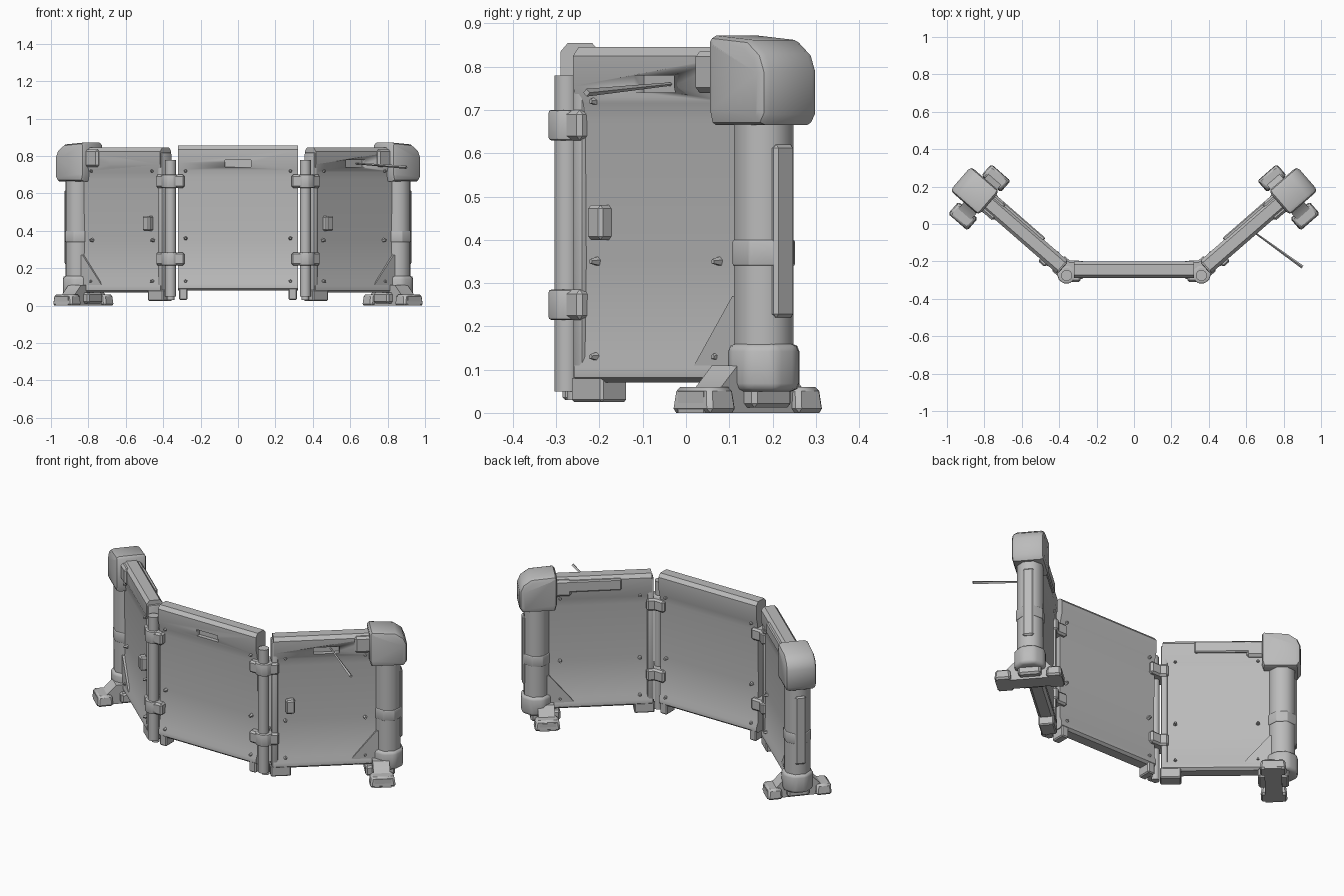
import bpy, bmesh, math
from mathutils import Matrix, Vector

cube = bpy.data.objects.get("Cube")
if cube:
    bpy.data.objects.remove(cube, do_unlink=True)

GREY = (0.5, 0.5, 0.5, 1)
mat = bpy.data.materials.new("plain_grey")
mat.use_nodes = True
mat.diffuse_color = GREY
mat.node_tree.nodes["Principled BSDF"].inputs["Base Color"].default_value = GREY

# Frames: the middle panel, and the two wings swung back from the hinges
MID = Matrix.Translation((0, -0.245, 0))
MIRROR = Matrix.Scale(-1, 4, (1, 0, 0))
LEFT = Matrix.Translation((0.36, -0.25, 0)) @ Matrix.Rotation(math.radians(41), 4, 'Z')
SIDES = {"left": (LEFT, Matrix.Identity(4)), "right": (MIRROR @ LEFT, MIRROR)}


def finish(name, bm, frame, angle=35):
    """Place the mesh in its frame, give it the colour and shade it."""
    bm.transform(frame)
    bmesh.ops.recalc_face_normals(bm, faces=bm.faces)
    mesh = bpy.data.meshes.new(name)
    bm.to_mesh(mesh)
    bm.free()
    mesh.materials.append(mat)
    ob = bpy.data.objects.new(name, mesh)
    bpy.context.collection.objects.link(ob)
    bpy.ops.object.select_all(action='DESELECT')
    ob.select_set(True)
    bpy.context.view_layer.objects.active = ob
    bpy.ops.object.shade_smooth_by_angle(angle=math.radians(angle))
    return ob


def bevel(bm, width, segments=1):
    if width:
        bmesh.ops.bevel(bm, geom=bm.edges[:], offset=width, segments=segments,
                        profile=0.5, affect='EDGES')


def box(name, frame, x, y, z, width=0.006, segments=1, top=1.0):
    """Box between bounds, with its top optionally tapered."""
    bm = bmesh.new()
    bmesh.ops.create_cube(bm, size=1)
    for v in bm.verts:
        k = top if v.co.z > 0 else 1
        v.co = Vector([(b[0] + b[1]) / 2 + c * (b[1] - b[0]) * s
                       for b, c, s in zip((x, y, z), v.co, (k, k, 1))])
    bevel(bm, width, segments)
    return finish(name, bm, frame)


def column(name, frame, x, y, z, radius, sides=12, width=0.0):
    bm = bmesh.new()
    bmesh.ops.create_cone(bm, cap_ends=True, segments=sides, radius1=radius, radius2=radius,
                          depth=z[1] - z[0],
                          matrix=Matrix.Translation((x, y, (z[0] + z[1]) / 2))
                          @ Matrix.Rotation(math.pi / sides, 4, 'Z'))
    bevel(bm, width, 2)
    return finish(name, bm, frame, 46 if sides < 10 else 35)


def extrude_profile(name, frame, points, x):
    """Extrude a (y, z) outline along x."""
    bm = bmesh.new()
    face = bm.faces.new([bm.verts.new((x[0], a, b)) for a, b in points])
    out = bmesh.ops.extrude_face_region(bm, geom=[face])
    moved = [v for v in out["geom"] if isinstance(v, bmesh.types.BMVert)]
    bmesh.ops.translate(bm, verts=moved, vec=(x[1] - x[0], 0, 0))
    return finish(name, bm, frame)


def panel(name, frame, x, low, high, slot):
    """Slab with swollen top and bottom rails and a carrying slot."""
    half = [(0.028, low), (0.042, low + 0.012), (0.042, low + 0.035), (0.03, low + 0.06),
            (0.026, low + 0.28), (0.029, high - 0.17), (0.034, high - 0.13),
            (0.045, high - 0.09), (0.045, high - 0.02), (0.028, high)]
    outline = half + [(-a, b) for a, b in reversed(half)]
    ob = extrude_profile(name, frame, outline, x)
    cutter = box("slot_cutter", frame, (slot - 0.07, slot + 0.07), (-0.08, -0.015),
                 (0.74, 0.78), 0)
    cutter.hide_render = True
    mod = ob.modifiers.new("slot", 'BOOLEAN')
    mod.operation, mod.object, mod.solver = 'DIFFERENCE', cutter, 'EXACT'
    bpy.ops.object.select_all(action='DESELECT')
    ob.select_set(True)
    bpy.context.view_layer.objects.active = ob
    bpy.ops.object.modifier_apply(modifier=mod.name)
    bpy.data.objects.remove(cutter, do_unlink=True)


def studs(name, frame, xs, zs):
    """Small pointed fasteners on both faces."""
    bm = bmesh.new()
    for x in xs:
        for z in zs:
            for side in (-1, 1):
                bmesh.ops.create_cone(
                    bm, cap_ends=True, segments=5, radius1=0.013, radius2=0.006, depth=0.03,
                    matrix=Matrix.Translation((x, side * 0.033, z))
                    @ Matrix.Rotation(side * -math.pi / 2, 4, 'X'))
    finish(name, bm, frame)


# Middle panel
panel("middle_panel", MID, (-0.32, 0.32), 0.08, 0.855, 0)
studs("middle_studs", MID, (-0.28, 0.28), (0.13, 0.36, 0.72))

for side, (wing, world) in SIDES.items():
    # Wing panel and its frame
    panel(side + "_wing_panel", wing, (0.035, 0.6), 0.07, 0.845, 0.32)
    studs(side + "_wing_studs", wing, (0.1, 0.53), (0.13, 0.35, 0.72))
    box(side + "_wing_edge", wing, (0.025, 0.06), (-0.04, 0.04), (0.075, 0.82), 0.01, 2)
    box(side + "_wing_back_rail", wing, (0.2, 0.5), (0.03, 0.058), (0.765, 0.83))
    box(side + "_wing_rail_end", wing, (0.47, 0.57), (-0.058, 0.058), (0.74, 0.835), 0.012)
    box(side + "_wing_grip", wing, (0.1, 0.15), (-0.062, -0.02), (0.4, 0.48), 0.008)

    # Hinge rod with clamps holding both panels
    column(side + "_hinge_rod", world, 0.36, -0.275, (0.05, 0.78), 0.03)
    column(side + "_hinge_pin", world, 0.36, -0.255, (0.03, 0.70), 0.022, 8)
    for label, z in (("lower", (0.215, 0.285)), ("upper", (0.63, 0.70))):
        column(f"{side}_{label}_clamp_knuckle", world, 0.36, -0.268, z, 0.052, 10, 0.006)
        box(f"{side}_{label}_clamp_inner", world, (0.285, 0.36), (-0.31, -0.195), z, 0.01)
        box(f"{side}_{label}_clamp_outer", wing, (-0.01, 0.065), (-0.052, 0.052), z, 0.01)

    # Small feet under the panels
    box(side + "_middle_stub", world, (0.27, 0.315), (-0.285, -0.205), (0.03, 0.1))
    box(side + "_wing_stub", wing, (0.02, 0.13), (-0.04, 0.04), (0.025, 0.085))

    # End post with large cap, lower collar and outer plate
    column(side + "_post", wing, 0.655, 0, (0.06, 0.7), 0.072, 8)
    column(side + "_post_band", wing, 0.655, 0, (0.34, 0.4), 0.076, 8, 0.004)
    column(side + "_post_collar", wing, 0.655, 0, (0.05, 0.16), 0.088, 8, 0.018)
    box(side + "_post_plate", wing, (0.70, 0.732), (-0.03, 0.03), (0.22, 0.62), 0.008)
    cap = [(0.56, 0.665), (0.735, 0.665), (0.752, 0.69), (0.752, 0.79), (0.735, 0.83),
           (0.69, 0.862), (0.56, 0.872), (0.55, 0.86), (0.55, 0.70)]
    bm = bmesh.new()
    face = bm.faces.new([bm.verts.new((a, -0.085, b)) for a, b in cap])
    out = bmesh.ops.extrude_face_region(bm, geom=[face])
    bmesh.ops.translate(bm, verts=[v for v in out["geom"] if isinstance(v, bmesh.types.BMVert)],
                        vec=(0, 0.17, 0))
    rims = [e for e in bm.edges if abs(e.verts[0].co.y - e.verts[1].co.y) < 0.01]
    bmesh.ops.bevel(bm, geom=rims, offset=0.022, segments=2, profile=0.5, affect='EDGES')
    finish(side + "_post_cap", bm, wing, 40)

    # Gusset between panel and post
    bm = bmesh.new()
    face = bm.faces.new([bm.verts.new((a, -0.04, b)) for a, b in
                         ((0.43, 0.08), (0.62, 0.08), (0.62, 0.27), (0.59, 0.27))])
    out = bmesh.ops.extrude_face_region(bm, geom=[face])
    bmesh.ops.translate(bm, verts=[v for v in out["geom"] if isinstance(v, bmesh.types.BMVert)],
                        vec=(0, 0.08, 0))
    finish(side + "_gusset", bm, wing)

    # Ground foot set across the wing
    foot = [(-0.185, 0), (0.165, 0), (0.165, 0.045), (0.12, 0.055), (0.07, 0.11),
            (-0.08, 0.11), (-0.13, 0.06), (-0.185, 0.05)]
    extrude_profile(side + "_foot_bridge", wing, foot, (0.565, 0.655))
    for label, y in (("front", (-0.187, -0.1)), ("back", (0.085, 0.167))):
        box(f"{side}_foot_{label}_pad", wing, (0.54, 0.68), y, (0, 0.06), 0.01, top=0.88)
    box(side + "_foot_base", wing, (0.53, 0.69), (-0.06, 0.06), (0.012, 0.07), 0.01)

# Thin lever reaching forward from the left wing
start, end = Vector((0.63, -0.035, 0.76)), Vector((0.9, -0.23, 0.74))
bm = bmesh.new()
bmesh.ops.create_cone(bm, cap_ends=True, segments=4, radius1=0.004, radius2=0.009,
                      depth=(end - start).length)
bm.transform(Matrix.Translation((start + end) / 2)
             @ (end - start).to_track_quat('Z', 'Y').to_matrix().to_4x4())
finish("left_lever", bm, Matrix.Identity(4))
